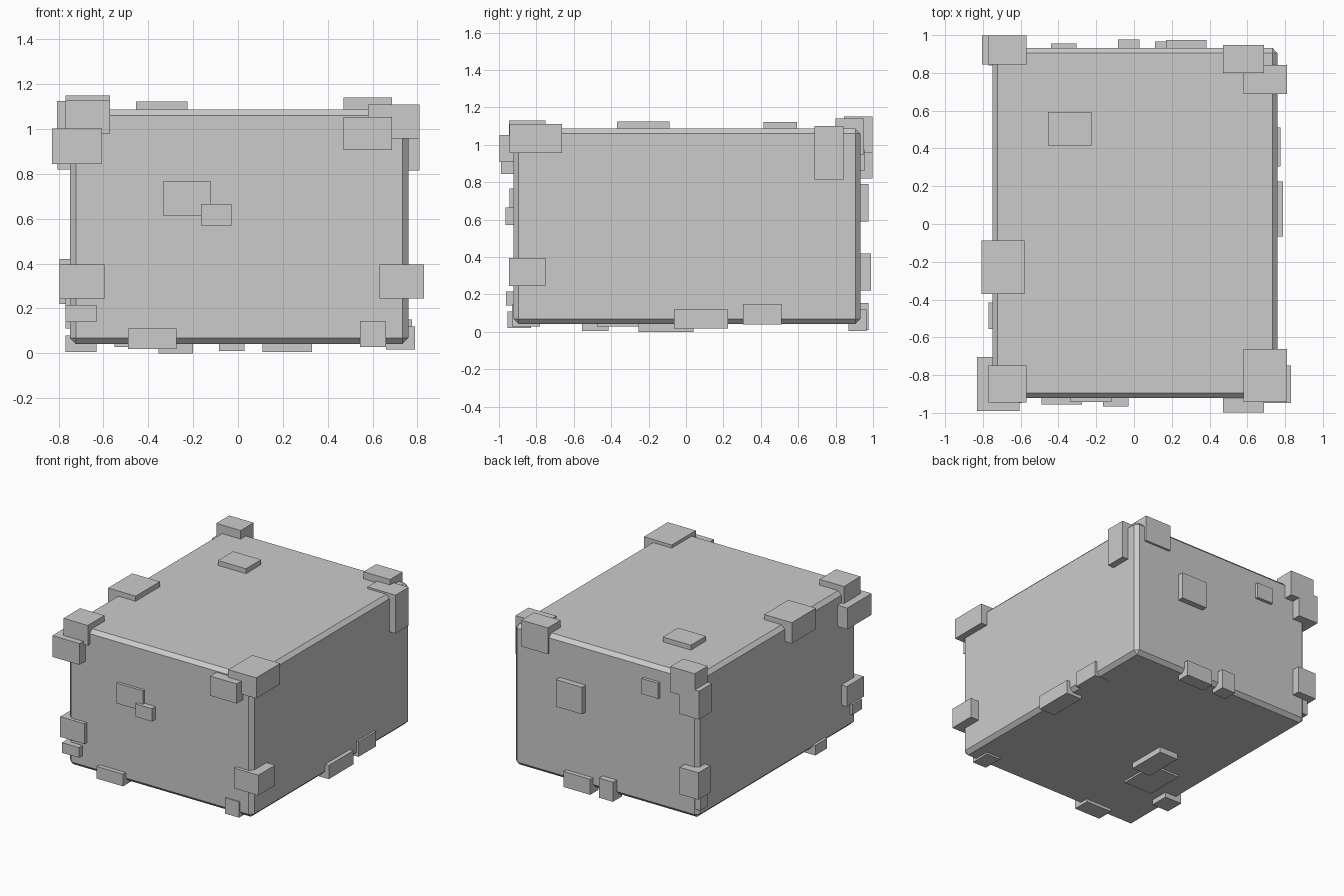
import bpy


def box(name, x, y, z, bevel=0.0):
    """Axis-aligned block from (min, max) ranges."""
    bpy.ops.mesh.primitive_cube_add(
        size=1, location=[(r[0] + r[1]) / 2 for r in (x, y, z)])
    ob = bpy.context.object
    ob.name = name
    ob.scale = [r[1] - r[0] for r in (x, y, z)]
    bpy.ops.object.transform_apply(location=False, rotation=False, scale=True)
    if bevel:
        mod = ob.modifiers.new("chamfer", "BEVEL")
        mod.width = bevel
        mod.segments = 1
    return ob


# Main chamfered block
box("main_block", (-0.75, 0.76), (-0.922, 0.932), (0.042, 1.087), 0.027)

# Blocks wrapped over the upper corners and edges
upper = [
    ((-0.77, -0.57), (-0.945, -0.75), (0.98, 1.13)),
    ((-0.77, -0.57), (0.845, 0.997), (0.96, 1.15)),
    ((-0.805, -0.64), (0.845, 0.997), (0.82, 1.03)),
    ((-0.83, -0.607), (-0.99, -0.705), (0.845, 1.003)),
    ((-0.807, -0.58), (-0.37, -0.087), (0.97, 1.125)),
    ((0.47, 0.687), (-0.997, -0.85), (0.907, 1.053)),
    ((0.58, 0.81), (-0.943, -0.662), (0.957, 1.11)),
    ((0.58, 0.81), (0.688, 0.843), (0.815, 1.10)),
    ((0.47, 0.687), (0.80, 0.948), (0.945, 1.14)),
    ((-0.455, -0.225), (0.415, 0.593), (1.0, 1.123)),
]

# Patches on the front and back faces
patches = [
    ((-0.335, -0.12), (-0.943, -0.85), (0.615, 0.765)),
    ((-0.165, -0.03), (-0.965, -0.85), (0.57, 0.665)),
    ((0.17, 0.385), (0.85, 0.975), (0.59, 0.79)),
    ((-0.44, -0.305), (0.85, 0.955), (0.86, 0.975)),
]

# Blocks on the lower vertical corners
lower_corners = [
    ((-0.795, -0.595), (-0.947, -0.75), (0.245, 0.395)),
    ((0.63, 0.83), (-0.947, -0.75), (0.245, 0.395)),
    ((-0.795, -0.64), (0.85, 0.99), (0.22, 0.42)),
    ((-0.77, -0.63), (-0.963, -0.85), (0.14, 0.215)),
    ((-0.77, -0.65), (0.84, 0.93), (0.11, 0.30)),
]

# Blocks along the bottom edges and under the base
bottom = [
    ((-0.77, -0.63), (-0.555, -0.415), (0.005, 0.08)),
    ((0.66, 0.775), (0.305, 0.51), (0.038, 0.15)),
    ((0.66, 0.79), (-0.065, 0.225), (0.018, 0.12)),
    ((0.11, 0.33), (0.87, 0.965), (0.005, 0.12)),
    ((-0.085, 0.03), (0.87, 0.977), (0.01, 0.155)),
    ((-0.49, -0.275), (-0.955, -0.83), (0.02, 0.11)),
    ((0.545, 0.66), (-0.93, -0.78), (0.028, 0.145)),
    ((-0.355, -0.20), (-0.255, 0.04), (0.0, 0.1)),
    ((-0.55, -0.315), (-0.475, -0.18), (0.028, 0.1)),
]

for group, items in (("upper_block", upper), ("face_patch", patches),
                     ("lower_corner_block", lower_corners),
                     ("bottom_block", bottom)):
    for i, ranges in enumerate(items, 1):
        box(f"{group}_{i}", *ranges)
